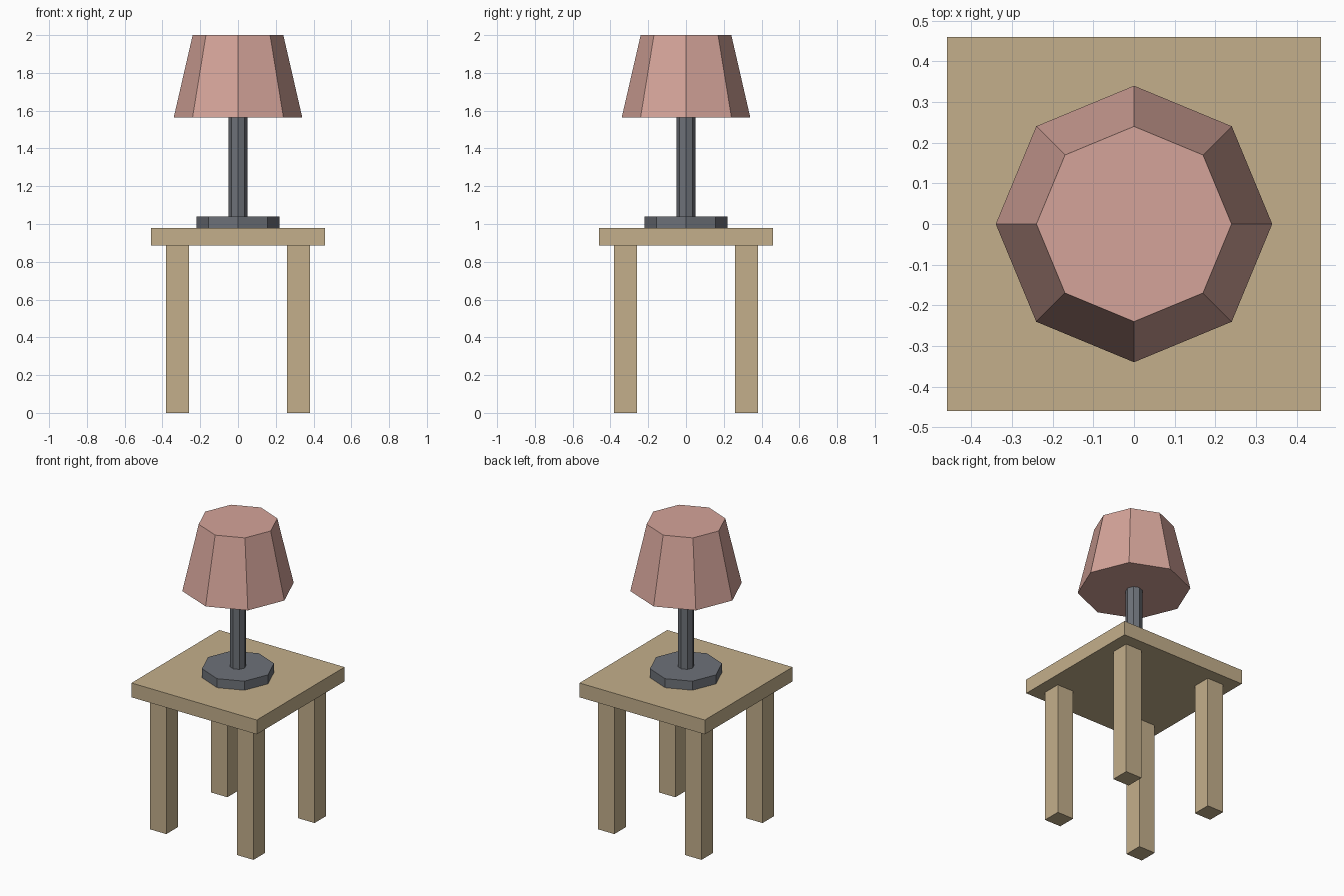
import bpy

default = bpy.data.objects.get("Cube")
if default:
    bpy.data.objects.remove(default, do_unlink=True)


def make_material(name, rgb):
    mat = bpy.data.materials.new(name)
    mat.use_nodes = True
    colour = (*rgb, 1.0)
    mat.diffuse_color = colour
    mat.node_tree.nodes["Principled BSDF"].inputs["Base Color"].default_value = colour
    return mat


wood = make_material("light wood", (0.55, 0.43, 0.26))
metal = make_material("grey metal", (0.155, 0.167, 0.19))
fabric = make_material("dusty pink fabric", (0.66, 0.37, 0.32))


def finish(name, mat):
    obj = bpy.context.object
    obj.name = obj.data.name = name
    obj.data.materials.append(mat)
    return obj


def box(name, x, y, width, z0, z1, mat):
    """Square-section block between two heights."""
    bpy.ops.mesh.primitive_cube_add(size=1, location=(x, y, (z0 + z1) / 2))
    obj = finish(name, mat)
    obj.scale = (width, width, z1 - z0)
    bpy.ops.object.transform_apply(location=False, rotation=False, scale=True)
    return obj


def octagon(name, r0, r1, z0, z1, mat):
    """Eight-sided solid, with corners on the x and y axes."""
    bpy.ops.mesh.primitive_cone_add(vertices=8, radius1=r0, radius2=r1,
                                    depth=z1 - z0, location=(0, 0, (z0 + z1) / 2))
    return finish(name, mat)


TABLE_TOP = 0.98
TABLE_UNDERSIDE = 0.885
SHADE_BOTTOM = 1.565

# Table
box("table_top", 0, 0, 0.92, TABLE_UNDERSIDE, TABLE_TOP, wood)
for side, x in (("left", 0.32), ("right", -0.32)):
    for end, y in (("front", -0.32), ("back", 0.32)):
        box(f"{end}_{side}_leg", x, y, 0.12, 0, TABLE_UNDERSIDE, wood)

# Lamp
octagon("lamp_base", 0.22, 0.22, TABLE_TOP, 1.04, metal)
octagon("lamp_pole", 0.05, 0.05, 1.04, SHADE_BOTTOM, metal)
octagon("lamp_shade", 0.34, 0.24, SHADE_BOTTOM, 2.0, fabric)
